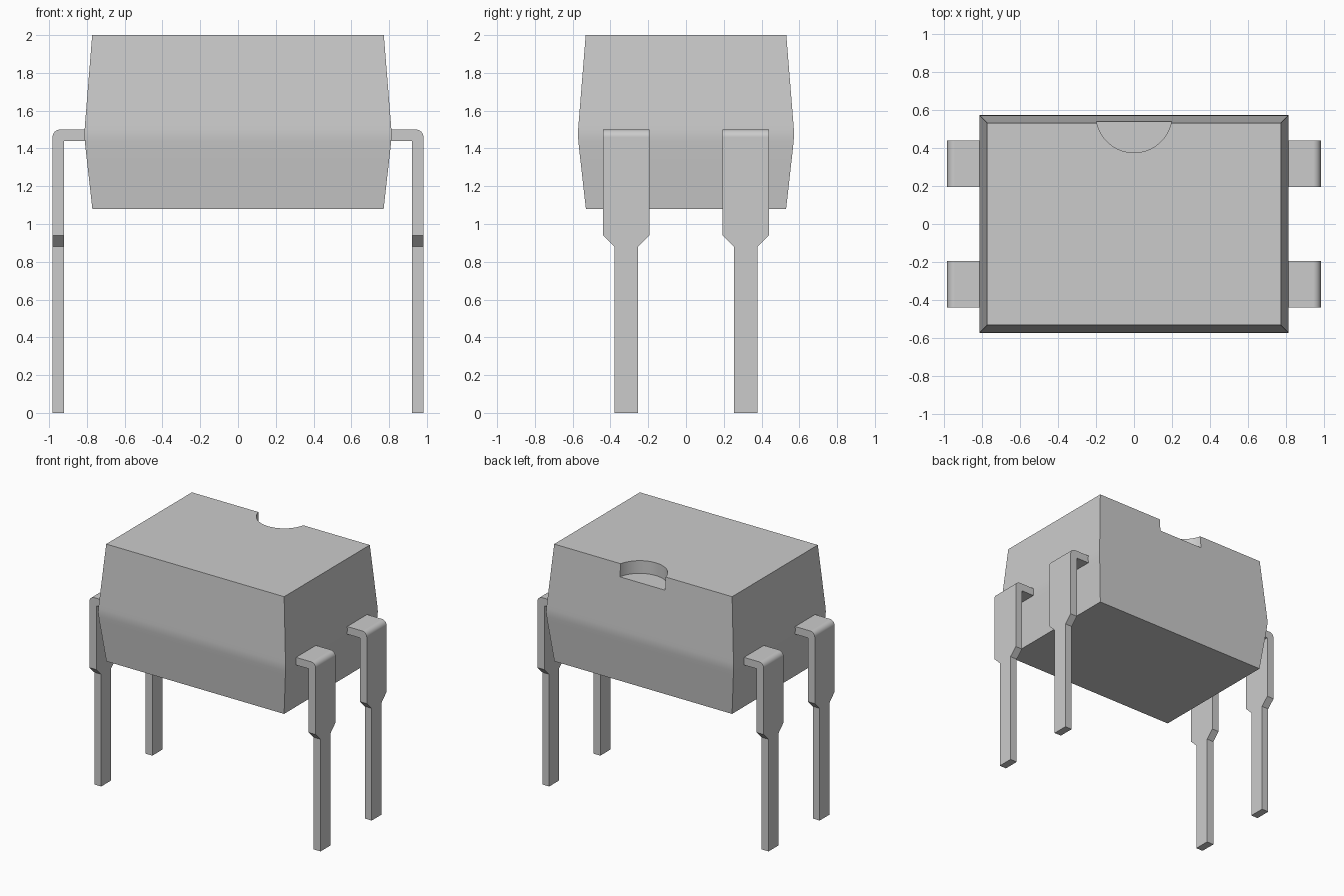
import bpy, bmesh
from math import sin, cos, pi, radians

cube = bpy.data.objects.get("Cube")
if cube:
    bpy.data.objects.remove(cube)

grey = bpy.data.materials.new("light_grey")
grey.use_nodes = True
colour = (0.6, 0.6, 0.6, 1)
grey.diffuse_color = colour
grey.node_tree.nodes["Principled BSDF"].inputs["Base Color"].default_value = colour


def loft(name, rings):
    """Skin a closed solid through rings of four points."""
    bm = bmesh.new()
    loops = [[bm.verts.new(p) for p in ring] for ring in rings]
    for a, b in zip(loops, loops[1:]):
        for i in range(4):
            j = (i + 1) % 4
            bm.faces.new((a[i], a[j], b[j], b[i]))
    bm.faces.new(loops[0])
    bm.faces.new(loops[-1])
    bmesh.ops.remove_doubles(bm, verts=bm.verts, dist=0.0005)
    bmesh.ops.recalc_face_normals(bm, faces=bm.faces)
    mesh = bpy.data.meshes.new(name)
    bm.to_mesh(mesh)
    bm.free()
    mesh.materials.append(grey)
    obj = bpy.data.objects.new(name, mesh)
    bpy.context.collection.objects.link(obj)
    return obj


def activate(obj):
    bpy.ops.object.select_all(action="DESELECT")
    obj.select_set(True)
    bpy.context.view_layer.objects.active = obj


def smooth(obj):
    activate(obj)
    bpy.ops.object.shade_smooth_by_angle(angle=radians(30))
    obj.modifiers.new("flat_sides", "WEIGHTED_NORMAL").keep_sharp = True


# Package body: tapers up and down from a softly rounded waist
def body_ring(z, inset):
    x, y = 0.813 - inset, 0.572 - inset
    return [(-x, -y, z), (x, -y, z), (x, y, z), (-x, y, z)]


body = loft("body", [body_ring(z, inset) for z, inset in (
    (1.08, 0.042), (1.40, 0.006), (1.44, 0.002), (1.47, 0),
    (1.50, 0.001), (1.54, 0.004), (2.0, 0.041))])

# Half-round notch in the top back edge
bpy.ops.mesh.primitive_cylinder_add(vertices=64, radius=0.2, depth=0.4,
                                    location=(0, 0.575, 2.1))
cutter = bpy.context.object
cutter.name = "notch_cutter"
cutter.hide_render = True
cutter.data.materials.append(grey)
cut = body.modifiers.new("notch", "BOOLEAN")
cut.object = cutter
cut.operation = "DIFFERENCE"
cut.solver = "EXACT"
activate(body)
bpy.ops.object.modifier_apply(modifier="notch")
bpy.data.objects.remove(cutter)
smooth(body)

# Bent pins: outer and inner (x, z) path points with half width
WIDE, NARROW, BEND = 0.123, 0.062, 0.04
OUTER, INNER, TOP, UNDER = 0.982, 0.922, 1.50, 1.44
stations = [((0.78, TOP), (0.78, UNDER), WIDE)]
for i in range(9):
    a = pi / 2 * (1 - i / 8)
    stations.append(((OUTER - BEND + BEND * cos(a), TOP - BEND + BEND * sin(a)),
                     (INNER, UNDER), WIDE))
for z, half in ((0.94, WIDE), (0.88, NARROW), (0, NARROW)):
    stations.append(((OUTER, z), (INNER, z), half))

for side, sx in (("left", 1), ("right", -1)):
    for end, cy in (("front", -0.317), ("back", 0.317)):
        pin = loft(f"{end}_{side}_pin", [
            [(sx * o[0], cy - w, o[1]), (sx * o[0], cy + w, o[1]),
             (sx * n[0], cy + w, n[1]), (sx * n[0], cy - w, n[1])]
            for o, n, w in stations])
        smooth(pin)
